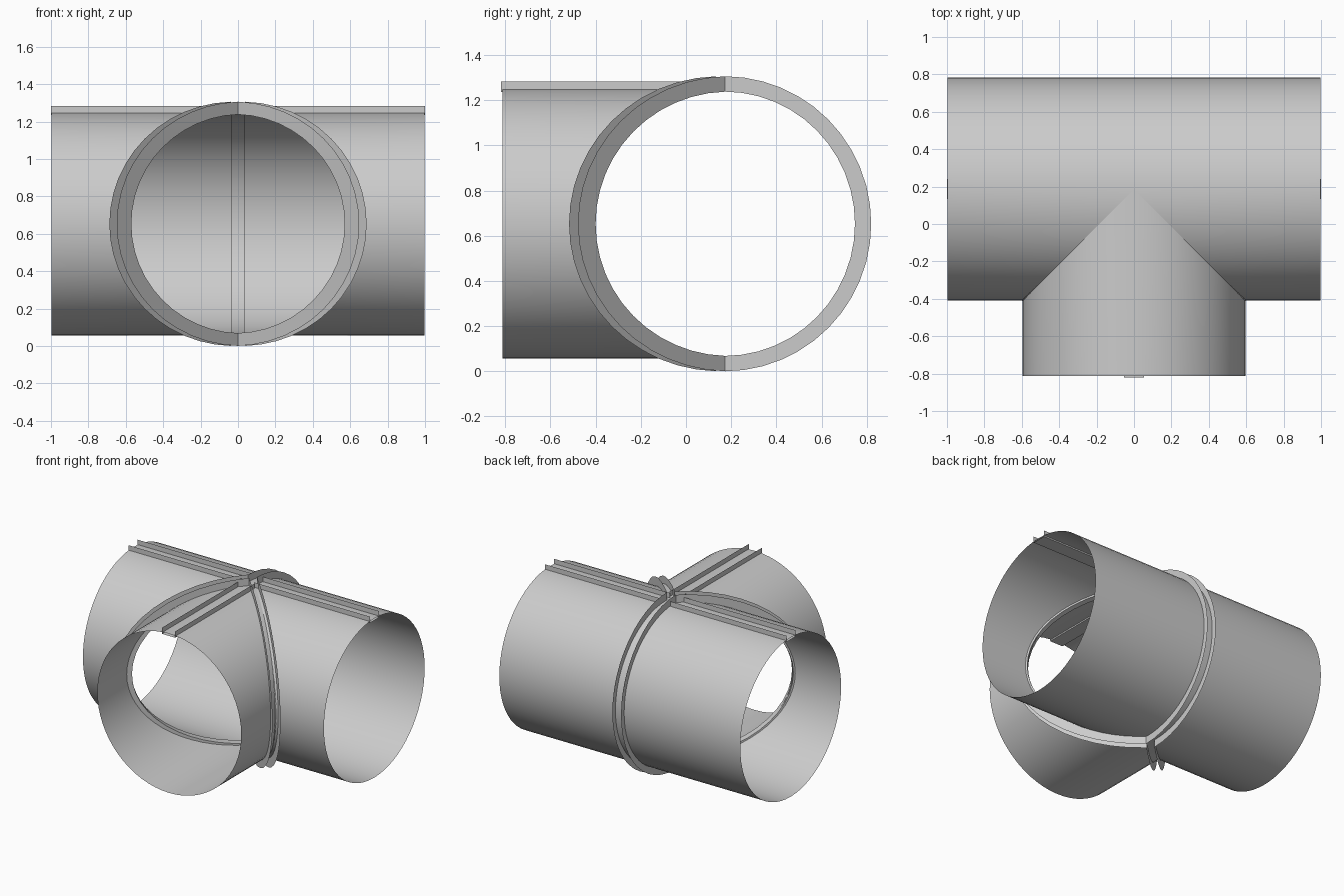
import bpy, bmesh
from math import sin, cos, pi, asin, sqrt, radians
from mathutils import Vector

cube = bpy.data.objects.get("Cube")
if cube:
    bpy.data.objects.remove(cube)

grey = bpy.data.materials.new("light_grey_metal")
grey.use_nodes = True
grey.diffuse_color = (0.6, 0.6, 0.6, 1)
grey.node_tree.nodes["Principled BSDF"].inputs["Base Color"].default_value = (0.6, 0.6, 0.6, 1)

R = 0.596                           # pipe radius
ZC = 0.653                          # height of both pipe axes
AXIS_Y = 0.187                      # main pipe axis
RING = Vector((0, 0.17, ZC))        # centre of the seam channels


def loft(name, grids, smooth=True):
    """Make one object of sheets, each a grid of point rows joined by quads."""
    bm = bmesh.new()
    for rows in grids:
        verts = [[bm.verts.new(p) for p in row] for row in rows]
        for a, b in zip(verts, verts[1:]):
            for i in range(len(a) - 1):
                bm.faces.new((a[i], a[i + 1], b[i + 1], b[i]))
    bmesh.ops.remove_doubles(bm, verts=bm.verts, dist=0.0001)
    bmesh.ops.dissolve_degenerate(bm, edges=bm.edges, dist=0.0001)
    bmesh.ops.recalc_face_normals(bm, faces=bm.faces)
    mesh = bpy.data.meshes.new(name)
    bm.to_mesh(mesh)
    bm.free()
    mesh.materials.append(grey)
    obj = bpy.data.objects.new(name, mesh)
    bpy.context.collection.objects.link(obj)
    if smooth:
        bpy.ops.object.select_all(action='DESELECT')
        obj.select_set(True)
        bpy.context.view_layer.objects.active = obj
        bpy.ops.object.shade_smooth_by_angle(angle=radians(30))
    return obj


# Open pipes, mitred together at 45 degrees
N = 64
circle = [(R * cos(2 * pi * i / N), R * sin(2 * pi * i / N)) for i in range(N + 1)]
loft("main_pipe", [
    [[(s * 0.998, AXIS_Y + u, ZC + v), (s * max(0, -u), AXIS_Y + u, ZC + v)]
     for u, v in circle] for s in (-1, 1)])
loft("branch_pipe", [
    [[(u, -0.813, ZC + v), (u, AXIS_Y - abs(u), ZC + v)] for u, v in circle]])


def seam_channel(name, out, across, half, inner, outer, start):
    """Half-ring U channel; inner and outer are (reach, height) radii."""
    profile = [(-half, outer), (-half, inner), (half, inner), (half, outer)]
    rows = []
    for i in range(25):
        row = []
        for offset, (reach, height) in profile:
            t0 = asin(start / reach)
            t = t0 + (pi - 2 * t0) * i / 24
            row.append(RING + out * reach * sin(t) + across * offset
                       + Vector((0, 0, height * cos(t))))
        rows.append(row)
    loft(name, [rows])


# Channels along the two mitre seams and round the back
K = sqrt(2)
for name, s in (("left", 1), ("right", -1)):
    seam_channel(name + "_mitre_channel", Vector((s, -1, 0)) / K, Vector((s, 1, 0)) / K,
                 0.028, (0.59 * K, 0.585), (0.668 * K, 0.653), 0.025)
seam_channel("back_channel", Vector((0, 1, 0)), Vector((1, 0, 0)),
             0.036, (0.578, 0.585), (0.65, 0.653), 0.002)

# Small plates where the three channels meet
for name, s in (("top", 1), ("bottom", -1)):
    z = s * 0.584
    loft(name + "_junction_plate", [[
        [RING + Vector((x, -0.037, z)), RING + Vector((x * 36, 0.002, z))]
        for x in (-0.001, 0.001)]], False)


# Straight U channels along the crown of each pipe
def crown_channel(name, start, end, side):
    profile = [(-0.054, 1.283), (-0.054, 1.236), (0.054, 1.236), (0.054, 1.283)]
    loft(name, [[[Vector((p[0], p[1], z)) + side * w for w, z in profile]
                 for p in (start, end)]], False)


for name, s in (("left", 1), ("right", -1)):
    crown_channel(name + "_crown_channel", (s * 0.04, AXIS_Y), (s, AXIS_Y), Vector((0, 1, 0)))
crown_channel("branch_crown_channel", (0, 0.12), (0, -0.82), Vector((1, 0, 0)))
